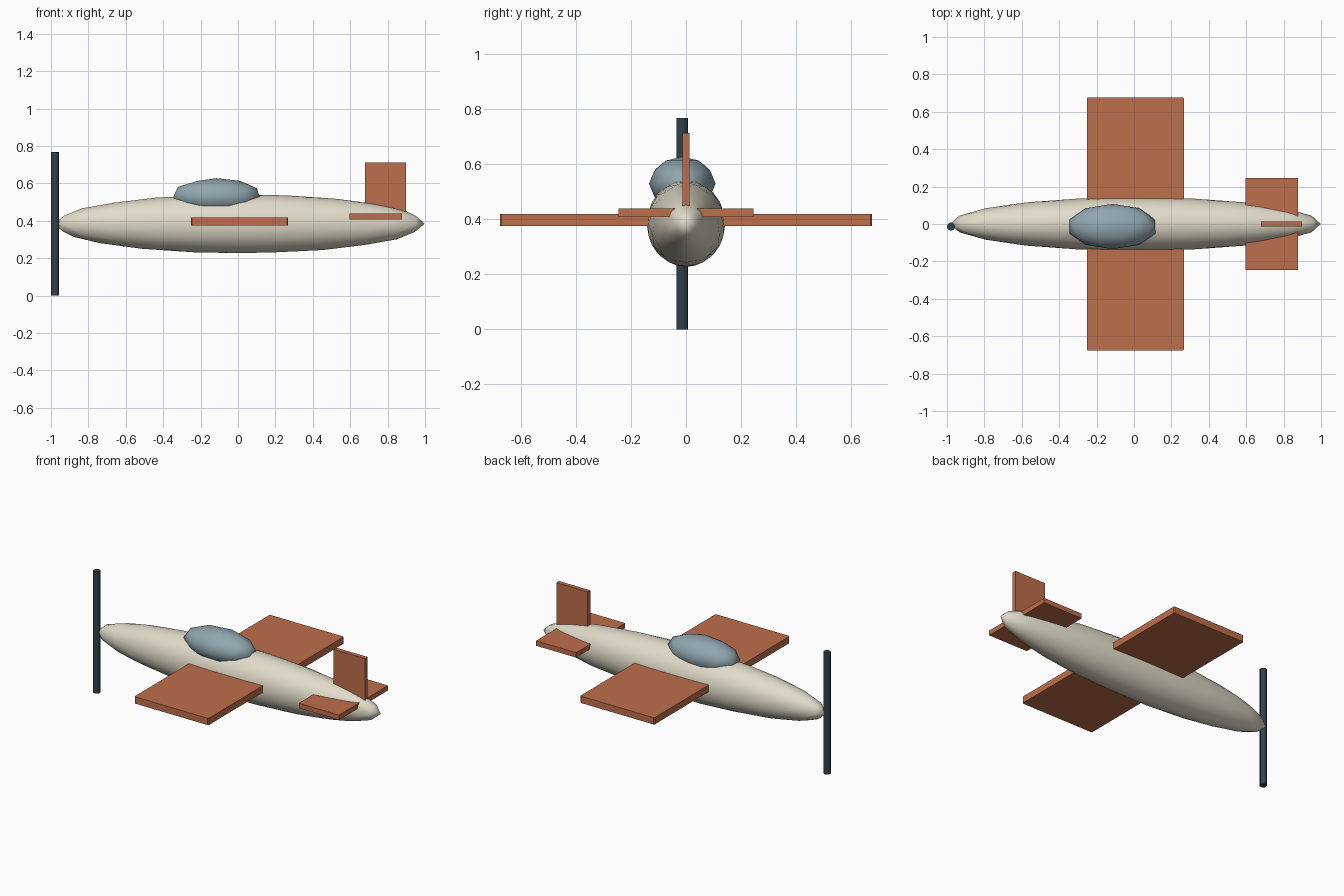
import bpy

if "Cube" in bpy.data.objects:
    bpy.data.objects.remove(bpy.data.objects["Cube"])

def material(name, color):
    m = bpy.data.materials.new(name)
    m.diffuse_color = (*color, 1)
    m.use_nodes = True
    m.node_tree.nodes["Principled BSDF"].inputs["Base Color"].default_value = m.diffuse_color
    return m

CREAM = material("cream", (0.75, 0.71, 0.58))
RUST = material("rust_orange", (0.515, 0.156, 0.069))
GLASS = material("grey_blue", (0.283, 0.381, 0.429))
DARK = material("dark_slate", (0.032, 0.053, 0.069))

def finish(name, mat):
    ob = bpy.context.object
    ob.name = name
    ob.data.materials.append(mat)
    return ob

def ellipsoid(name, mat, center, radii, detail):
    bpy.ops.mesh.primitive_ico_sphere_add(subdivisions=detail, radius=1, location=center)
    ob = finish(name, mat)
    ob.scale = radii
    bpy.ops.object.transform_apply(location=False, rotation=False)
    bpy.ops.object.shade_smooth()
    return ob

def slab(name, mat, lo, hi):
    bpy.ops.mesh.primitive_cube_add(size=1, location=[(a + b) / 2 for a, b in zip(lo, hi)])
    ob = finish(name, mat)
    ob.scale = [b - a for a, b in zip(lo, hi)]
    bpy.ops.object.transform_apply(location=False, rotation=False)
    return ob

# Body and cockpit bubble
ellipsoid("fuselage", CREAM, (0.008, 0, 0.384), (0.99, 0.143, 0.157), 3)
ellipsoid("canopy", GLASS, (-0.115, -0.0135, 0.53), (0.242, 0.121, 0.098), 2)

# Main wing, with lightly chamfered corners, and tail surfaces
wing = slab("wing", RUST, (-0.252, -0.677, 0.376), (0.267, 0.677, 0.419))
weights = wing.data.attributes.new("bevel_weight_edge", 'FLOAT', 'EDGE')
for e in wing.data.edges:
    a, b = (wing.data.vertices[i].co for i in e.vertices)
    weights.data[e.index].value = 1.0 if abs(a.z - b.z) > 0.01 else 0.0
bevel = wing.modifiers.new("corner_chamfer", 'BEVEL')
bevel.limit_method = 'WEIGHT'
bevel.width = 0.006
bevel.segments = 1

slab("tailplane", RUST, (0.597, -0.245, 0.408), (0.878, 0.245, 0.439))
slab("tail_fin", RUST, (0.679, -0.0135, 0.42), (0.898, 0.0135, 0.713))

# Propeller rod across the nose
bpy.ops.mesh.primitive_cylinder_add(vertices=12, radius=0.0215, depth=0.768,
                                    location=(-0.9785, -0.0135, 0.384))
finish("propeller", DARK)
bpy.ops.object.shade_smooth_by_angle()
